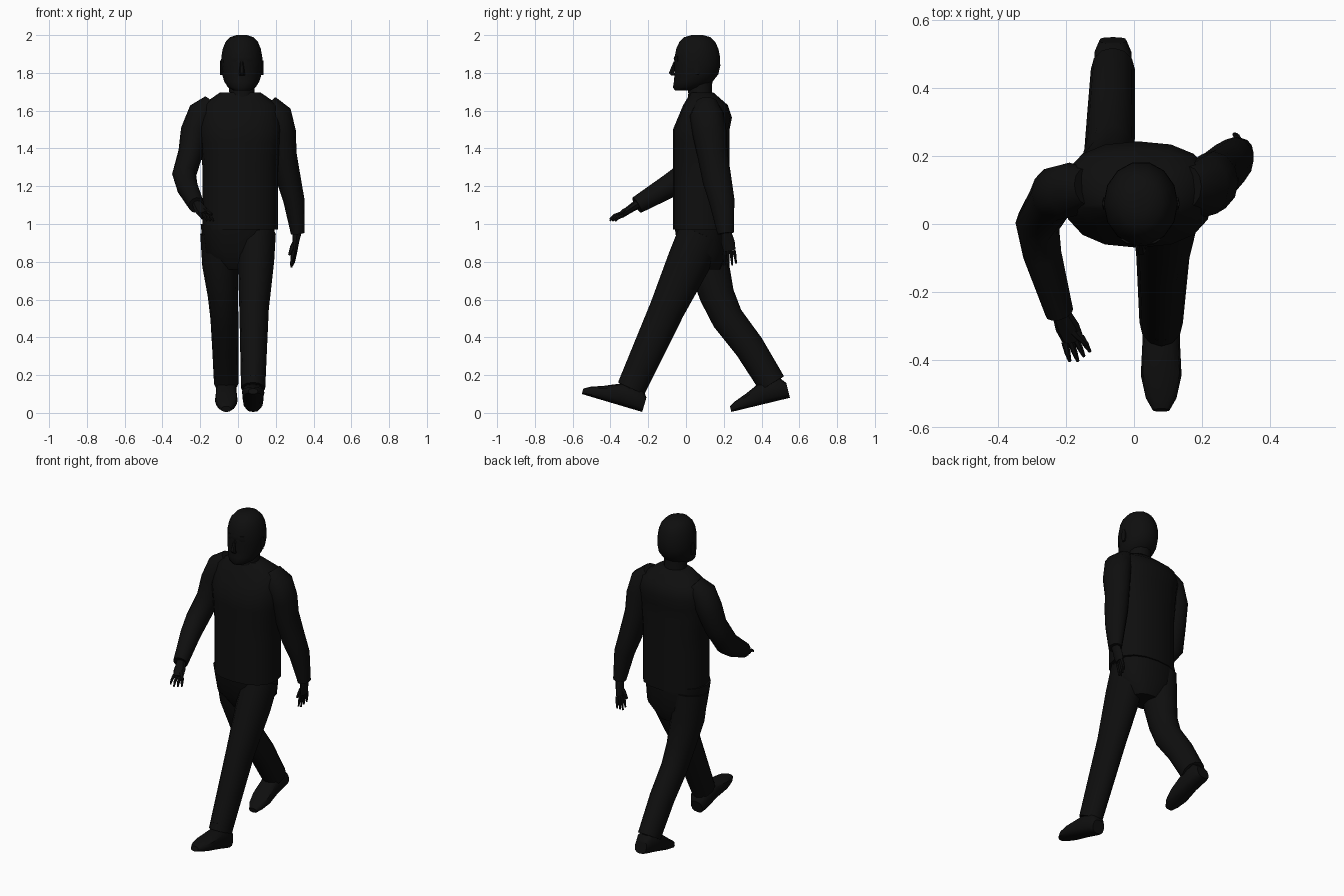
import bpy
import bmesh
import math
from mathutils import Vector

default_cube = bpy.data.objects.get("Cube")
if default_cube:
    bpy.data.objects.remove(default_cube)

black = bpy.data.materials.new("matte black")
black.use_nodes = True
black.diffuse_color = (0.0045, 0.0045, 0.0045, 1)
shader = black.node_tree.nodes["Principled BSDF"]
shader.inputs["Base Color"].default_value = black.diffuse_color
shader.inputs["Roughness"].default_value = 0.9

UP = Vector((0, 0, 1))


def finish(bm, name):
    """Turn a bmesh into a smooth-shaded object with the single material."""
    bmesh.ops.recalc_face_normals(bm, faces=bm.faces)
    mesh = bpy.data.meshes.new(name)
    bm.to_mesh(mesh)
    bm.free()
    mesh.materials.append(black)
    obj = bpy.data.objects.new(name, mesh)
    bpy.context.collection.objects.link(obj)
    bpy.ops.object.select_all(action="DESELECT")
    obj.select_set(True)
    bpy.context.view_layer.objects.active = obj
    bpy.ops.object.shade_smooth_by_angle(angle=math.radians(40))


def loft(name, sections, sides=12, axis=None, square=1.0):
    """Skin (centre, half width, half depth) sections, set across the path
    or across a fixed axis; square below one makes them boxier."""
    bm = bmesh.new()
    centres = [Vector(section[0]) for section in sections]
    last = len(sections) - 1
    loops = []
    for i, (centre, width, depth) in enumerate(sections):
        along = axis or (centres[min(i + 1, last)] - centres[max(i - 1, 0)]).normalized()
        side = Vector((1, 0, 0))
        side = (side - along * side.dot(along)).normalized()
        deep = along.cross(side)
        loop = []
        for k in range(sides):
            angle = math.tau * k / sides
            u, v = (math.copysign(abs(t) ** square, t)
                    for t in (math.cos(angle), math.sin(angle)))
            loop.append(bm.verts.new(centres[i] + side * u * width + deep * v * depth))
        loops.append(loop)
    for lower, upper in zip(loops, loops[1:]):
        for k in range(sides):
            following = (k + 1) % sides
            bm.faces.new((lower[k], lower[following], upper[following], upper[k]))
    bm.faces.new(loops[0])
    bm.faces.new(loops[-1])
    finish(bm, name)


def limb(name, joints, radii, depth_ratio, sides=12):
    """Tapered tube through the joints."""
    loft(name, [(joint, r, r * depth_ratio) for joint, r in zip(joints, radii)], sides)


def digit(name, root, tip, radius):
    """Slightly bent, tapering finger."""
    bend = root.lerp(tip, 0.55) + UP * 0.006
    limb(name, (root, bend, tip), (radius, radius * 0.9, radius * 0.5), 1, 6)


def hand(name, wrist, knuckle, tip, spread, thumb_tip):
    """Palm, four fanned fingers and a thumb."""
    wrist, knuckle, tip, spread, thumb_tip = map(
        Vector, (wrist, knuckle, tip, spread, thumb_tip))
    half_width = abs(spread.x) + 0.012
    half_depth = abs(spread.y) + 0.012
    loft(name + "_palm", [
        (wrist, 0.025, 0.025),
        (wrist.lerp(knuckle, 0.6), half_width, half_depth),
        (knuckle, half_width * 0.9, half_depth * 0.9)], 8)
    for i in range(4):
        offset = spread * (i / 1.5 - 1)
        reach = knuckle.lerp(tip, 1 - 0.12 * abs(i - 1))
        digit(f"{name}_finger_{i + 1}", knuckle + offset, reach + offset * 1.3, 0.01)
    digit(name + "_thumb", wrist.lerp(knuckle, 0.5), thumb_tip, 0.014)


def shoe(name, heel, toe):
    """Shoe whose sole runs from heel to toe, tall at the instep."""
    heel, toe = Vector(heel), Vector(toe)
    along = (toe - heel).normalized()
    rise = Vector((1, 0, 0)).cross(along)
    rise *= math.copysign(1, rise.z)
    profile = ((0, 0.04, 0.08), (0.1, 0.055, 0.12), (0.4, 0.055, 0.12),
               (0.7, 0.06, 0.075), (0.9, 0.045, 0.05), (1, 0.025, 0.03))
    loft(name, [(heel.lerp(toe, t) + rise * height / 2, width, height / 2)
                for t, width, height in profile], axis=along, square=0.75)


# Jacket: straight body closing over rounded shoulders
jacket = []
for step in range(12):
    z = 0.97 + step * 0.066
    shoulder = max(0, (z - 1.5) / 0.21)
    chest = 0.2 + 0.02 * min(1, max(0, (z - 1.3) / 0.2))
    jacket.append(((0.012, 0.08 + 0.025 * math.sin(math.pi * min(1, shoulder)), z),
                   max(0.065, chest * max(0, 1 - shoulder ** 4) ** 0.5),
                   max(0.06, 0.15 * max(0, 1 - shoulder ** 2) ** 0.5)))
loft("jacket", jacket, 16, UP, 0.85)

# Trouser seat
loft("trouser_seat", [((0, 0.1, 0.76), 0.1, 0.08), ((0, 0.09, 0.85), 0.18, 0.13),
                      ((0, 0.08, 1), 0.198, 0.143)], 16, UP, 0.85)

# Neck and head, with the jaw pushed forward
loft("neck", [((0.02, 0.08, 1.62), 0.08, 0.075), ((0.02, 0.075, 1.69), 0.066, 0.063),
              ((0.02, 0.075, 1.8), 0.07, 0.065)], axis=UP)
head = []
for step in range(10):
    angle = math.pi * (0.07 + 0.9 * step / 9)
    jaw = max(0, math.cos(angle)) ** 3
    swell = math.sin(angle) ** 0.6
    head.append(((0.02, 0.06 - 0.075 * jaw, 1.852 - 0.149 * math.cos(angle)),
                 0.11 * swell, 0.125 * swell))
loft("head", head, 14, UP)

# Face and ears
loft("nose", [((0.02, -0.065, 1.785), 0.016, 0.014), ((0.02, -0.077, 1.8), 0.016, 0.016),
              ((0.02, -0.06, 1.86), 0.007, 0.006)], 6, UP)
loft("brow", [((0.02, -0.045, z), 0.06, depth)
              for z, depth in ((1.86, 0.015), (1.875, 0.02), (1.89, 0.015))], 8, UP)
for word, sign in (("left", 1), ("right", -1)):
    loft(word + "_ear", [((0.02 + sign * 0.106, 0.06, 1.79 + 0.025 * i), 0.009, size)
                         for i, size in enumerate((0.01, 0.018, 0.02, 0.01))], 6, UP)

# Right arm, swung forward
limb("right_sleeve", (
    (-0.14, 0.11, 1.64), (-0.19, 0.1, 1.59), (-0.23, 0.09, 1.49), (-0.25, 0.06, 1.38),
    (-0.285, 0, 1.26), (-0.27, -0.09, 1.2), (-0.22, -0.26, 1.1)),
    (0.05, 0.074, 0.074, 0.066, 0.064, 0.057, 0.042), 1.1)
hand("right", (-0.22, -0.25, 1.11), (-0.18, -0.34, 1.05), (-0.155, -0.4, 1.015),
     (0.024, 0.008, -0.006), (-0.138, -0.355, 1.05))

# Left arm, trailing
limb("left_sleeve", (
    (0.16, 0.11, 1.64), (0.21, 0.11, 1.58), (0.233, 0.125, 1.48), (0.243, 0.14, 1.37),
    (0.27, 0.165, 1.23), (0.297, 0.19, 1.12), (0.316, 0.21, 0.95)),
    (0.05, 0.075, 0.075, 0.067, 0.064, 0.056, 0.036), 1.2)
hand("left", (0.315, 0.21, 0.97), (0.3, 0.23, 0.86), (0.285, 0.235, 0.77),
     (0.005, 0.024, 0), (0.272, 0.2, 0.835))

# Trouser legs, the left one stepping forward
limb("left_trouser_leg", (
    (0.1, 0.08, 0.95), (0.095, 0.015, 0.8), (0.085, -0.1, 0.55), (0.08, -0.29, 0.13)),
    (0.1, 0.096, 0.078, 0.064), 1.2)
limb("right_trouser_leg", (
    (-0.1, 0.1, 0.95), (-0.095, 0.12, 0.78), (-0.08, 0.165, 0.62), (-0.072, 0.22, 0.5),
    (-0.067, 0.335, 0.35), (-0.062, 0.455, 0.155)),
    (0.1, 0.094, 0.08, 0.074, 0.07, 0.065), 1.15)

# Shoes and ankles
shoe("left_shoe", (0.08, -0.232, 0.005), (0.08, -0.552, 0.1))
shoe("right_shoe", (-0.062, 0.55, 0.08), (-0.062, 0.24, 0.005))
for word, x, y in (("left", 0.08, -0.29), ("right", -0.062, 0.45)):
    limb(word + "_ankle", ((x, y, 0.2), (x, y, 0.1)), (0.045, 0.048), 1.2, 10)
